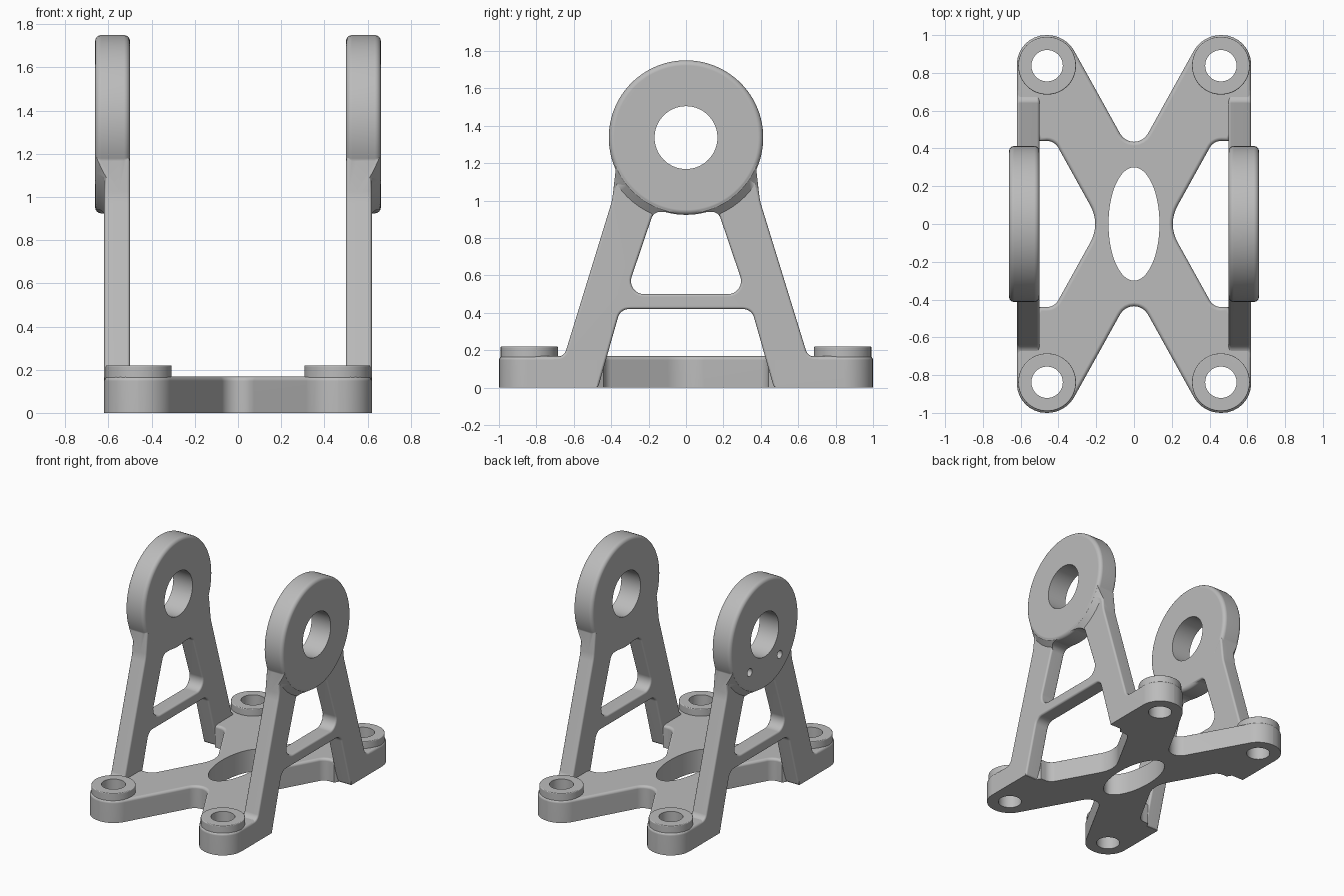
import bpy, bmesh, math
from mathutils import Vector

cube = bpy.data.objects.get("Cube")
if cube:
    bpy.data.objects.remove(cube, do_unlink=True)

GREY = (0.5, 0.5, 0.5, 1)
metal = bpy.data.materials.new("machined grey")
metal.use_nodes = True
metal.diffuse_color = GREY
metal.node_tree.nodes["Principled BSDF"].inputs["Base Color"].default_value = GREY


def ellipse(cx, cy, rx, ry=None, n=64):
    ry = ry or rx
    return [(cx + rx * math.cos(2 * math.pi * i / n), cy + ry * math.sin(2 * math.pi * i / n))
            for i in range(n)]


def rounded(corners, steps=8):
    """Turn (u, v, radius) corners into a filleted outline."""
    out = []
    for i, (u, v, r) in enumerate(corners):
        p = Vector((u, v))
        if r == 0:
            out.append((u, v))
            continue
        a = (Vector(corners[i - 1][:2]) - p).normalized()
        b = (Vector(corners[(i + 1) % len(corners)][:2]) - p).normalized()
        half = a.angle(b) / 2
        centre = p + (a + b).normalized() * (r / math.sin(half))
        start = p + a * (r / math.tan(half)) - centre
        end = p + b * (r / math.tan(half)) - centre
        turn = math.atan2(start.x * end.y - start.y * end.x, start.dot(end))
        for k in range(steps + 1):
            t = turn * k / steps
            c, s = math.cos(t), math.sin(t)
            out.append((centre.x + start.x * c - start.y * s,
                        centre.y + start.x * s + start.y * c))
    return out


def prism(name, outline, lo, hi, axis="z", bevel=0, both=False, top_outline=None):
    """Extrude an outline along z or x, optionally rounding the cap edges."""
    def place(p, w):
        return (p[0], p[1], w) if axis == "z" else (w, p[0], p[1])
    bm = bmesh.new()
    low = [bm.verts.new(place(p, lo)) for p in outline]
    high = [bm.verts.new(place(p, hi)) for p in (top_outline or outline)]
    caps = [bm.faces.new(high), bm.faces.new(low)]
    for i in range(len(low)):
        bm.faces.new((low[i - 1], low[i], high[i], high[i - 1]))
    bmesh.ops.recalc_face_normals(bm, faces=bm.faces)
    if bevel:
        edges = list(caps[0].edges) + (list(caps[1].edges) if both else [])
        bmesh.ops.bevel(bm, geom=edges, offset=bevel, segments=4, profile=0.5,
                        affect="EDGES", clamp_overlap=False)
    mesh = bpy.data.meshes.new(name)
    bm.to_mesh(mesh)
    bm.free()
    mesh.materials.append(metal)
    obj = bpy.data.objects.new(name, mesh)
    bpy.context.collection.objects.link(obj)
    return obj


def apply(obj, mod):
    bpy.context.view_layer.objects.active = obj
    bpy.ops.object.modifier_apply(modifier=mod.name)


def combine(obj, tool, operation):
    mod = obj.modifiers.new("combine", "BOOLEAN")
    mod.operation, mod.solver, mod.object = operation, "EXACT", tool
    apply(obj, mod)
    bpy.data.objects.remove(tool, do_unlink=True)


def finish(obj):
    bpy.ops.object.select_all(action="DESELECT")
    obj.select_set(True)
    bpy.context.view_layer.objects.active = obj
    bpy.ops.object.shade_smooth_by_angle(angle=math.radians(35))
    mod = obj.modifiers.new("even shading", "WEIGHTED_NORMAL")
    mod.keep_sharp = True


# Cross-shaped base plate, from one quarter of its outline
quarter = [(0, .346, .084), (.363, 1, .165), (.62, 1, .155), (.62, .475, 0),
           (.52, .475, 0), (.5, .44, 0), (.421, .44, .07), (.177, 0, .2)]
half = quarter + [(x, -y, r) for x, y, r in reversed(quarter[:-1])]
cross = half + [(-x, y, r) for x, y, r in reversed(half[1:-1])]
base = prism("base_plate", rounded(cross), 0, .168, bevel=.02)

# Raised corner bosses with bolt holes, and the oval centre opening
corners = [(sx * .46, sy * .838) for sx in (-1, 1) for sy in (-1, 1)]
for cx, cy in corners:
    combine(base, prism("boss", ellipse(cx, cy, .153), .08, .22, bevel=.006), "UNION")
for cx, cy in corners:
    combine(base, prism("bolt_hole", ellipse(cx, cy, .083), -.1, .4), "DIFFERENCE")
combine(base, prism("centre_opening", ellipse(0, 0, .135, .3), -.1, .4), "DIFFERENCE")
finish(base)

# Outlines of the side frame and the window above its crossbar
leg = [(.351, .42, .06), (.47, 0, 0), (.72, 0, 0), (.72, .165, 0), (.652, .165, .05),
       (.395, 1, .3), (.372, 1.2, 0), (.3, 1.1, 0)]
frame_line = rounded(leg + [(-y, z, r) for y, z, r in reversed(leg)])
window = [(.322, .5, .07), (.173, .94, .05)]
window_line = rounded(window + [(-y, z, r) for y, z, r in reversed(window)])
HUB_Z = 1.337

for side, label in ((1, "left"), (-1, "right")):
    def slab(name, line, lo, hi, **kw):
        return prism(name, line, side * lo, side * hi, "x", **kw)

    # A-shaped legs with crossbar
    frame = slab(label + "_frame", frame_line, .5, .62)
    combine(frame, slab("window", window_line, .4, .8), "DIFFERENCE")
    mod = frame.modifiers.new("round", "BEVEL")
    mod.width, mod.segments, mod.limit_method = .014, 3, "ANGLE"
    mod.angle_limit = math.radians(40)
    mod.use_clamp_overlap = False
    apply(frame, mod)

    # Sloped blend from the legs out to the bearing ring
    flare = slab("flare", frame_line, .55, .68)
    combine(flare, slab("cone", ellipse(0, HUB_Z, .54), .54, .655,
                        top_outline=ellipse(0, HUB_Z, .405)), "INTERSECT")
    combine(flare, slab("window", window_line, .4, .8), "DIFFERENCE")
    combine(frame, flare, "UNION")

    # Bearing ring with its bore
    ring = slab("ring", ellipse(0, HUB_Z, .413, n=96), .5, .662, bevel=.028, both=True)
    combine(frame, ring, "UNION")
    combine(frame, slab("bore", ellipse(0, HUB_Z, .168), .3, .9), "DIFFERENCE")

    # Two blind screw holes in the outer face of the right ring
    if side < 0:
        for y in (-.18, .18):
            combine(frame, slab("screw_hole", ellipse(y, HUB_Z - .22, .03, n=24), .58, .8),
                    "DIFFERENCE")
    finish(frame)
